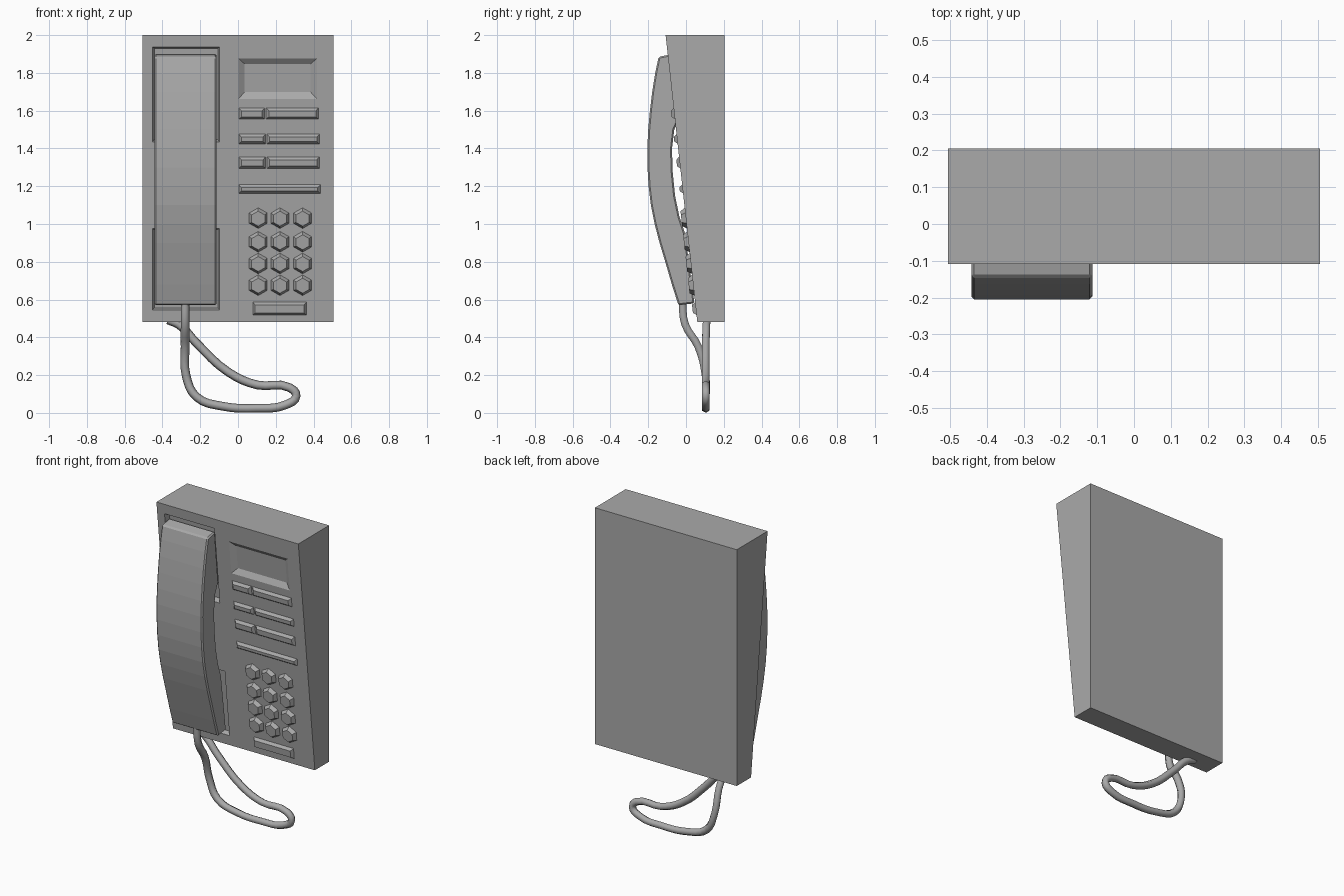
import bpy, bmesh, math
from mathutils import Vector, Matrix

if "Cube" in bpy.data.objects:
    bpy.data.objects.remove(bpy.data.objects["Cube"], do_unlink=True)

grey = bpy.data.materials.new("grey plastic")
grey.use_nodes = True
grey.diffuse_color = (0.4, 0.4, 0.4, 1)
grey.node_tree.nodes["Principled BSDF"].inputs["Base Color"].default_value = (0.4, 0.4, 0.4, 1)

TOP_Y, LOW_Y, LOW_Z = -0.108, 0.06, 0.48
SLOPE = (TOP_Y - LOW_Y) / (2 - LOW_Z)
tilt = Matrix.Rotation(math.atan(-SLOPE), 4, 'X')


def face_y(z):
    """Depth of the sloping front panel at height z."""
    return LOW_Y + (z - LOW_Z) * SLOPE


def finish(name, bm):
    bmesh.ops.recalc_face_normals(bm, faces=bm.faces)
    mesh = bpy.data.meshes.new(name)
    bm.to_mesh(mesh)
    bm.free()
    mesh.materials.append(grey)
    obj = bpy.data.objects.new(name, mesh)
    bpy.context.collection.objects.link(obj)
    return obj


def extrude_profile(name, points, x0, x1, bevel=0):
    """Side profile of (y, z) points drawn out along x."""
    bm = bmesh.new()
    face = bm.faces.new([bm.verts.new((x0, y, z)) for y, z in points])
    new = bmesh.ops.extrude_face_region(bm, geom=[face])["geom"]
    bmesh.ops.translate(bm, vec=(x1 - x0, 0, 0),
                        verts=[v for v in new if isinstance(v, bmesh.types.BMVert)])
    obj = finish(name, bm)
    if bevel:
        mod = obj.modifiers.new("soft edges", 'BEVEL')
        mod.width, mod.segments = bevel, 1
        mod.limit_method, mod.angle_limit = 'ANGLE', math.radians(50)
    return obj


def frustum(name, x0, x1, z0, z1, low, high, inset):
    """Tapered block on the panel, from depth low to high along its normal."""
    bm = bmesh.new()
    cz = (z0 + z1) / 2
    hx, hz = (x1 - x0) / 2, (z1 - z0) / 2
    place = Matrix.Translation(((x0 + x1) / 2, face_y(cz), cz)) @ tilt
    rings = []
    for d, i in ((low, 0), (high, inset)):
        rings.append([bm.verts.new(place @ Vector((sx * (hx - i), -d, sz * (hz - i))))
                      for sx, sz in ((-1, -1), (1, -1), (1, 1), (-1, 1))])
    a, b = rings
    bm.faces.new(a)
    bm.faces.new(b)
    for k in range(4):
        bm.faces.new((a[k], a[k - 1], b[k - 1], b[k]))
    return finish(name, bm)


# Wedge-shaped body
body = extrude_profile("body", [(0.205, LOW_Z), (0.205, 2), (TOP_Y, 2), (LOW_Y, LOW_Z)],
                       -0.505, 0.505)

# Recesses: two handset cradles and the display window
recesses = [
    frustum("upper_cradle_cutter", -0.455, -0.095, 1.43, 1.94, 0.01, -0.035, 0.012),
    frustum("lower_cradle_cutter", -0.455, -0.095, 0.54, 0.98, 0.01, -0.03, 0.012),
    frustum("display_cutter", -0.005, 0.425, 1.655, 1.885, 0.005, -0.022, 0.04),
]
for cutter in recesses:
    cutter.hide_render = True
    cutter.hide_viewport = True
    cut = body.modifiers.new(cutter.name, 'BOOLEAN')
    cut.operation, cut.object, cut.solver = 'DIFFERENCE', cutter, 'EXACT'
bpy.context.view_layer.update()
baked = bpy.data.meshes.new_from_object(body.evaluated_get(bpy.context.evaluated_depsgraph_get()))
body.modifiers.clear()
body.data = baked
for cutter in recesses:
    bpy.data.objects.remove(cutter, do_unlink=True)

# Curved handset: bowed back, hollow grip between the two ends
outer = [(-0.04, 0.57), (-0.075, 0.68), (-0.11, 0.8), (-0.14, 0.9), (-0.166, 1.0),
         (-0.186, 1.1), (-0.198, 1.2), (-0.204, 1.3), (-0.205, 1.4), (-0.2, 1.5),
         (-0.191, 1.6), (-0.179, 1.7), (-0.163, 1.8), (-0.145, 1.885)]
inner = [(-0.07, 1.9), (-0.035, 1.56), (-0.062, 1.5), (-0.074, 1.4), (-0.071, 1.28),
         (-0.058, 1.15), (-0.035, 1.04), (-0.005, 0.95), (0.045, 0.58)]
extrude_profile("handset", outer + inner, -0.442, -0.113, 0.008)

# Long button rows below the display
rows = [(1.585, 0.068, ((0, 0.145), (0.145, 0.43))),
        (1.45, 0.06, ((0, 0.15), (0.15, 0.435))),
        (1.325, 0.07, ((0, 0.15), (0.15, 0.435))),
        (1.185, 0.055, ((0, 0.44),))]
for r, (z, h, spans) in enumerate(rows):
    for s, (x0, x1) in enumerate(spans):
        frustum(f"function_bar_{r + 1}_{s + 1}", x0, x1, z - h / 2, z + h / 2,
                -0.005, 0.016, 0.018)
frustum("bottom_bar", 0.075, 0.365, 0.515, 0.59, -0.005, 0.018, 0.016)

# Keypad of faceted buttons
for r, z in enumerate((1.03, 0.905, 0.79, 0.675)):
    for c, x in enumerate((0.107, 0.222, 0.342)):
        bm = bmesh.new()
        bmesh.ops.create_cone(bm, cap_ends=True, segments=6, radius1=0.06, radius2=0.04,
                              depth=0.032)
        bmesh.ops.transform(bm, verts=bm.verts, matrix=Matrix.Translation((x, face_y(z) - 0.008, z))
                            @ tilt @ Matrix.Rotation(math.pi / 2, 4, 'X'))
        finish(f"key_{r + 1}_{c + 1}", bm)

# Looping cord from the handset to the underside of the body
path = [(-0.28, -0.02, 0.6), (-0.28, -0.005, 0.47), (-0.28, 0.065, 0.35),
        (-0.275, 0.103, 0.2), (-0.22, 0.105, 0.085), (-0.08, 0.105, 0.035),
        (0.1, 0.105, 0.025), (0.25, 0.105, 0.042), (0.308, 0.105, 0.09),
        (0.27, 0.105, 0.135), (0.1, 0.105, 0.148), (-0.05, 0.105, 0.215),
        (-0.22, 0.105, 0.37), (-0.31, 0.108, 0.465), (-0.37, 0.11, 0.492)]
curve = bpy.data.curves.new("cord", 'CURVE')
curve.dimensions = '3D'
curve.bevel_depth, curve.bevel_resolution, curve.resolution_u = 0.023, 1, 4
curve.use_fill_caps = True
spline = curve.splines.new('BEZIER')
spline.bezier_points.add(len(path) - 1)
for point, co in zip(spline.bezier_points, path):
    point.co = co
    point.handle_left_type = point.handle_right_type = 'AUTO'
curve.materials.append(grey)
cord = bpy.data.objects.new("cord", curve)
bpy.context.collection.objects.link(cord)
